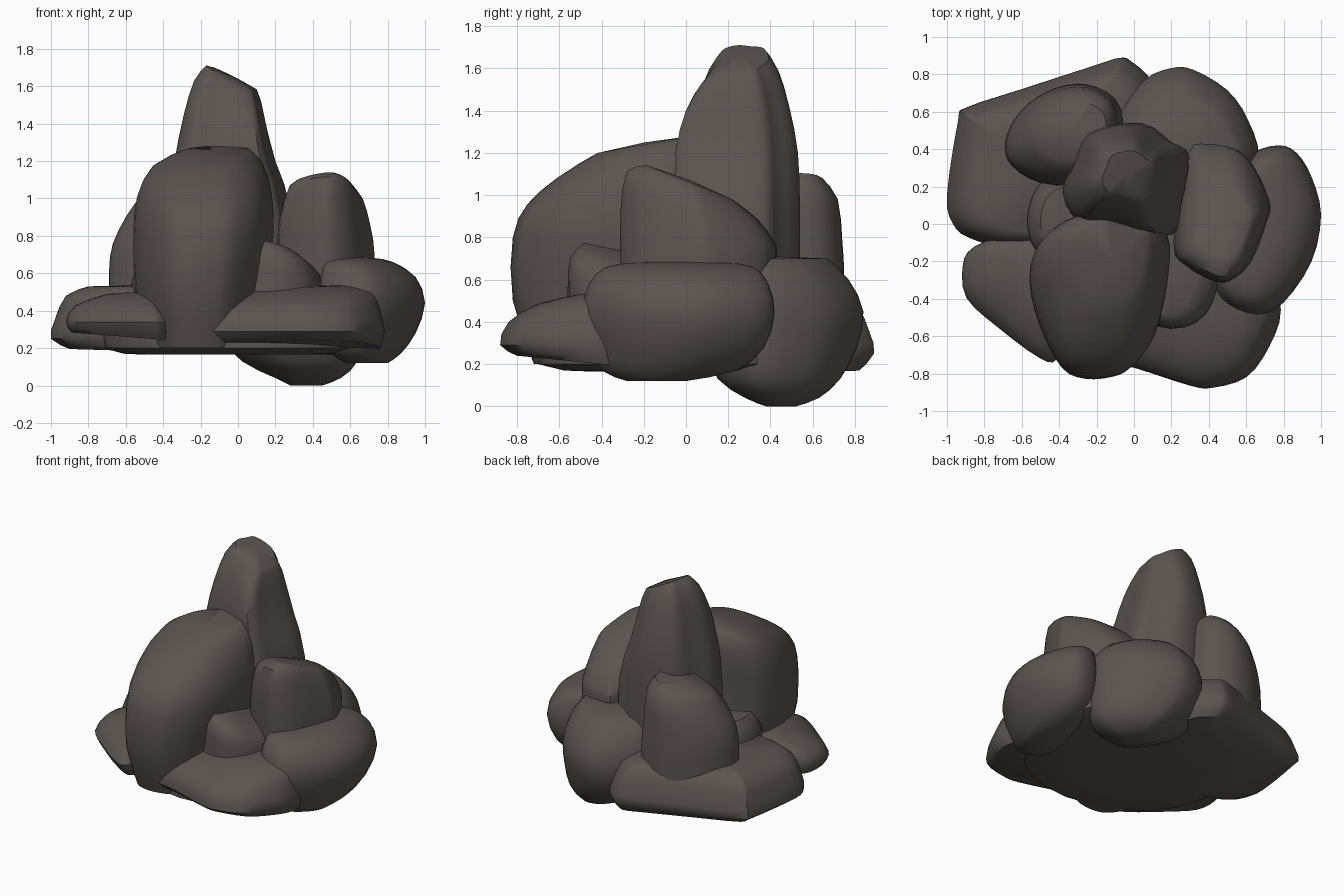
import bpy, bmesh, math

stone = bpy.data.materials.new("dark brown stone")
stone.diffuse_color = (0.105, 0.089, 0.081, 1)


def catmull(a, b, c, d, t):
    return [0.5 * (2 * q + (r - p) * t + (2 * p - 5 * q + 4 * r - s) * t * t
                   + (3 * q - p - 3 * r + s) * t ** 3) for p, q, r, s in zip(a, b, c, d)]


def rock(name, outline, rings, steps=3):
    """Loft a plan outline through rings (z, x0, x1, y0, y1, slope_x, slope_y)."""
    n = len(outline)
    plan = [catmull(*[outline[(i + k) % n] for k in (-1, 0, 1, 2)], t / steps)
            for i in range(n) for t in range(steps)]
    lo = [min(p[k] for p in plan) for k in (0, 1)]
    hi = [max(p[k] for p in plan) for k in (0, 1)]
    rings = [tuple(r) + (0,) * (7 - len(r)) for r in rings]
    m = len(rings)
    levels = [catmull(*[rings[min(max(i + k, 0), m - 1)] for k in (-1, 0, 1, 2)], t / 2)
              for i in range(m - 1) for t in range(2)] + [rings[-1]]
    bm = bmesh.new()
    loops = []
    for z, x0, x1, y0, y1, sx, sy in levels:
        loop = []
        for px, py in plan:
            u = (px - lo[0]) / (hi[0] - lo[0]) - 0.5
            v = (py - lo[1]) / (hi[1] - lo[1]) - 0.5
            dx, dy = u * (x1 - x0), v * (y1 - y0)
            loop.append(bm.verts.new(((x0 + x1) / 2 + dx, (y0 + y1) / 2 + dy,
                                      z + sx * dx + sy * dy)))
        loops.append(loop)
    for a, b in zip(loops, loops[1:]):
        for i in range(len(a)):
            j = (i + 1) % len(a)
            bm.faces.new((a[i], a[j], b[j], b[i]))
    bm.faces.new(loops[0][::-1])
    # slightly domed crown
    z, x0, x1, y0, y1 = levels[-1][:5]
    top = bm.verts.new(((x0 + x1) / 2, (y0 + y1) / 2, z + 0.01))
    for i, v in enumerate(loops[-1]):
        bm.faces.new((v, loops[-1][(i + 1) % len(loops[-1])], top))
    bmesh.ops.recalc_face_normals(bm, faces=bm.faces)
    me = bpy.data.meshes.new(name)
    bm.to_mesh(me)
    bm.free()
    me.materials.append(stone)
    ob = bpy.data.objects.new(name, me)
    bpy.context.collection.objects.link(ob)
    bpy.ops.object.select_all(action='DESELECT')
    ob.select_set(True)
    bpy.context.view_layer.objects.active = ob
    bpy.ops.object.shade_smooth_by_angle(angle=math.radians(45))


blob = [(-1, 0), (-.75, -.7), (0, -1), (.7, -.75), (1, .05), (.72, .68), (.05, 1), (-.7, .75)]

# tall spire
rock("spire", [(-.38, .17), (-.3, .02), (-.12, 0), (.2, -.06), (.26, .1), (.3, .36),
               (.2, .44), (.04, .54), (-.24, .49), (-.32, .34)],
     [(.3, -.38, .3, -.06, .54), (.9, -.38, .29, -.06, .54), (1.2, -.34, .2, -.05, .53),
      (1.42, -.29, .15, 0, .49, -.12), (1.57, -.235, .125, .07, .44, -.35, .08),
      (1.645, -.17, .1, .14, .39, -.5, .1)])

# large front boulder
rock("front_boulder", [(-.5, -.1), (-.56, -.3), (-.5, -.55), (-.38, -.77), (-.25, -.83),
                       (-.1, -.82), (0, -.77), (.12, -.6), (.19, -.3), (.18, -.05),
                       (0, .06), (-.3, .03)],
     [(.2, -.5, .1, -.72, 0), (.5, -.55, .14, -.82, .05), (.8, -.56, .19, -.82, .06),
      (1, -.54, .18, -.75, .08, 0, .1), (1.15, -.46, .13, -.61, .07, 0, .2),
      (1.24, -.3, .06, -.42, .03, 0, .18)])

# right upper boulder
rock("right_upper_boulder", [(.2, -.1), (.27, -.22), (.42, -.3), (.52, -.3), (.63, -.2),
                             (.72, .03), (.73, .12), (.65, .3), (.55, .4), (.4, .43), (.28, .38)],
     [(.4, .22, .73, -.3, .43), (.7, .21, .73, -.31, .43), (.85, .22, .71, -.31, .42, 0, -.2),
      (1, .27, .67, -.28, .34, 0, -.37), (1.06, .35, .62, -.18, .22, 0, -.4)])

# back left upper boulder
rock("back_left_upper_boulder", [(-.69, .4), (-.65, .3), (-.5, .21), (-.25, .2), (-.1, .35),
                                 (-.06, .52), (-.1, .67), (-.25, .75), (-.42, .73),
                                 (-.57, .64), (-.66, .52)],
     [(.3, -.69, -.06, .2, .75), (.6, -.69, -.06, .2, .75), (.78, -.67, -.08, .21, .74, .08),
      (.96, -.6, -.1, .25, .72, .24), (1.06, -.52, -.15, .34, .65, .24)])

# right lower boulder
rock("right_boulder", [(.42, -.3), (.5, -.44), (.66, -.49), (.8, -.42), (.95, -.2), (1, .05),
                       (.95, .25), (.87, .38), (.77, .42), (.62, .36), (.5, .1)],
     [(.12, .58, .8, -.28, 0), (.17, .5, .87, -.4, .24), (.28, .44, .95, -.45, .37),
      (.44, .42, 1, -.49, .42), (.58, .44, .95, -.46, .39), (.66, .46, .83, -.38, .32),
      (.68, .52, .74, -.25, .2)])

# back right lower boulder, lowest point of the pile
rock("back_right_boulder", [(-.1, .55), (.05, .77), (.2, .84), (.32, .83), (.5, .72),
                            (.61, .56), (.66, .35), (.5, .15), (.2, .1), (0, .25)][::-1],
     [(0, .28, .45, .38, .52), (.04, .2, .55, .28, .63), (.13, .02, .64, .15, .73),
      (.28, -.1, .66, .1, .81), (.45, -.1, .66, .1, .84), (.6, -.08, .63, .1, .77),
      (.7, 0, .54, .18, .67)])

# back left slab
rock("back_left_slab", [(-1, .15), (-.97, 0), (-.88, -.08), (-.65, -.13), (-.2, -.1), (.1, .3),
                        (.12, .72), (0, .87), (-.07, .89), (-.2, .85), (-.6, .72),
                        (-.9, .62), (-.94, .55)],
     [(.18, -.9, .1, -.1, .82, -.03), (.25, -1, .12, -.13, .89), (.35, -.98, .1, -.13, .87),
      (.48, -.92, .05, -.1, .81), (.53, -.8, -.05, -.05, .72)])

# front left rock
rock("front_left_rock", [(-.92, -.22), (-.9, -.4), (-.73, -.56), (-.5, -.73), (-.4, -.73),
                         (-.3, -.5), (-.32, -.1), (-.5, -.03), (-.65, -.04), (-.86, -.12)],
     [(.26, -.89, -.3, -.68, -.05, -.08), (.34, -.92, -.3, -.74, -.03),
      (.43, -.87, -.35, -.64, -.04), (.49, -.7, -.38, -.48, -.08)])

# front slab
rock("front_slab", [(-.45, -.45), (-.27, -.7), (0, -.77), (.3, -.87), (.42, -.88), (.6, -.82),
                    (.72, -.65), (.78, -.45), (.7, -.25), (.3, -.2), (-.3, -.2)],
     [(.21, -.4, .76, -.8, -.2, 0, -.1), (.29, -.45, .785, -.88, -.2), (.4, -.42, .76, -.84, -.2),
      (.48, -.34, .73, -.7, -.2, .03), (.52, -.2, .65, -.52, -.2, .04)])

# small filler rocks in the gaps, and the flat hidden core
rock("middle_filler", blob, [(.4, -.1, .46, -.56, .05), (.56, -.05, .46, -.56, .05, -.05),
                             (.66, -.02, .41, -.55, 0, -.15, -.15),
                             (.72, .02, .33, -.49, -.06, -.25, -.22)])
rock("left_filler", blob, [(.35, -.57, -.15, -.22, .27), (.56, -.57, -.15, -.22, .27),
                           (.67, -.5, -.2, -.14, .2)])
rock("core", blob, [(.165, -.5, .5, -.45, .6), (.2, -.72, .74, -.7, .72),
                    (.4, -.7, .7, -.65, .7), (.5, -.5, .6, -.5, .6)])
